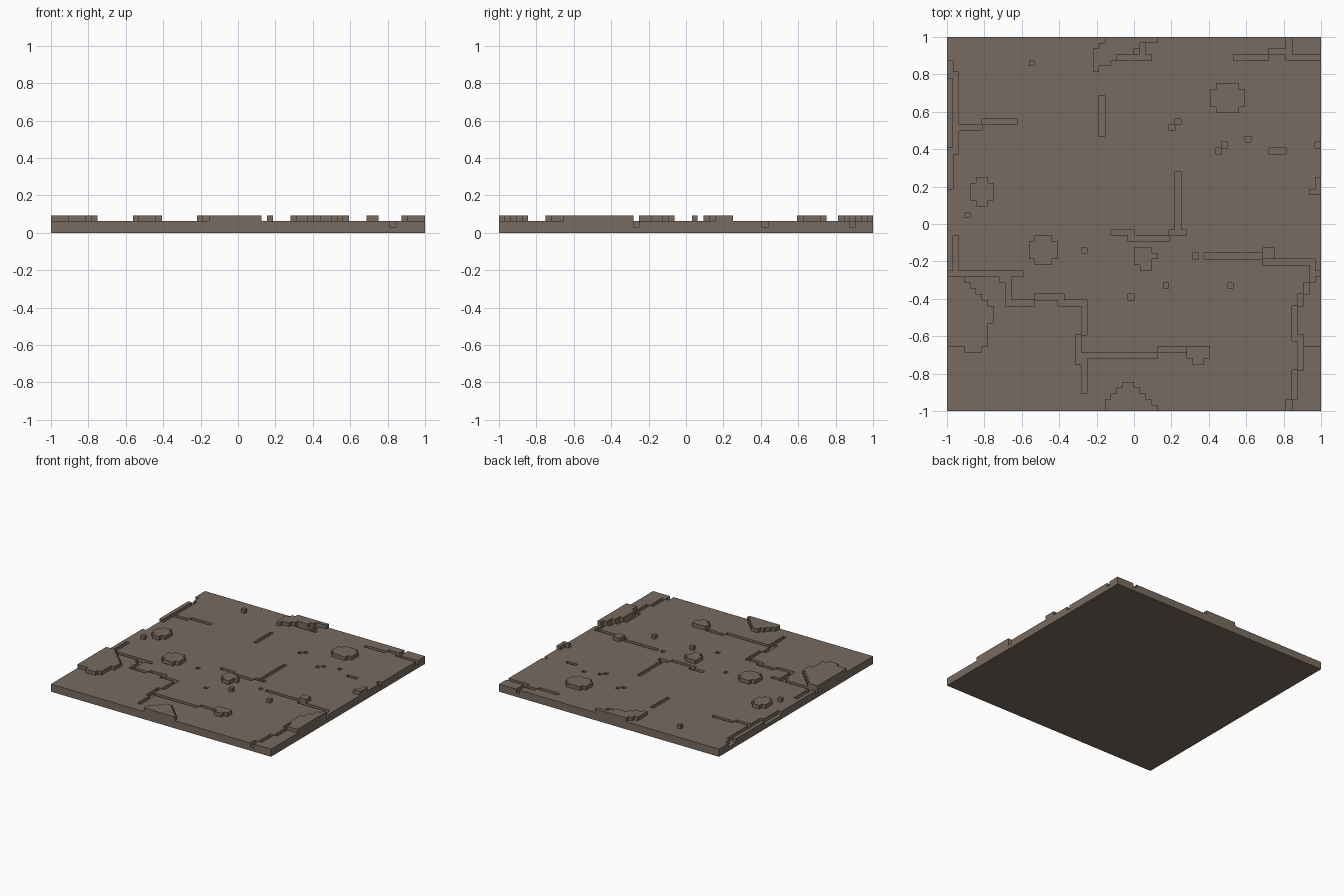
import bpy
import bmesh

if "Cube" in bpy.data.objects:
    bpy.data.objects.remove(bpy.data.objects["Cube"], do_unlink=True)

N = 64              # cells per side
S = 2 / N           # cell size, also the height of one layer
COLOUR = (0.188, 0.147, 0.115, 1)

stone = bpy.data.materials.new("brown_grey_stone")
stone.use_nodes = True
stone.diffuse_color = COLOUR
stone.node_tree.nodes["Principled BSDF"].inputs["Base Color"].default_value = COLOUR

# Cells are (column from the left, row from the back); heights are in layers
height = {(c, r): 2 for c in range(N) for r in range(N)}
parts = {}


def part(name, layers, cells):
    """Set the height of the cells and give them to a named part."""
    for cell in cells:
        height[cell] = layers
    parts[name] = cells


def walk(c, r, *legs):
    """One-cell-wide staircase with legs alternately along columns and rows."""
    cells = set()
    for i, d in enumerate(legs):
        if i % 2:
            cells |= {(c, k) for k in range(min(r, r + d), max(r, r + d))}
            r += d
        else:
            cells |= {(k, r) for k in range(min(c, c + d), max(c, c + d))}
            c += d
    return cells


def disc(cx, cy, radius):
    """Cells whose centre lies in a circle."""
    return {(c, r) for c, r in height
            if (c + 0.5 - cx) ** 2 + (r + 0.5 - cy) ** 2 < radius ** 2}


def taper(row, count, left, right):
    """Rows of cells between two sloping sides."""
    return {(c, row + i) for i in range(count)
            for c in range(int(left(i)), int(right(i)))}


# Raised slabs
part("slab_back_right", 3, disc(48, 10.5, 2.75))
part("slab_centre_left", 3, disc(16.5, 36.2, 2.6))
part("slab_centre", 3, disc(33.6, 37.8, 2))
part("slab_left", 3, disc(6, 26.3, 2.3))
part("slab_front_edge", 3, taper(59, 5, lambda i: max(30 - i, 27), lambda i: 32 + i))
part("slab_back_edge", 3, taper(0, 6, lambda i: max(27 - i, 25), lambda i: 36 - 2 * i))
part("slab_left_edge", 3, walk(3, 53, 3) | taper(
    41, 12, lambda i: 0, lambda i: min(3 + i, 8, 10.35 - 0.3 * i)))
part("slab_right_edge", 3, taper(
    41, 12, lambda i: N - int(min(1.5 + i / 2, 4, 8.5 - i / 2)), lambda i: N))
part("slab_front_right", 3, walk(41, 53, 4) | walk(41, 54, 4) | walk(42, 55, 2))
part("slab_small_right", 3, walk(54, 36, 2) | walk(54, 37, 2))
part("slab_right_rim", 3, walk(63, 24, 0, 2) | walk(62, 26, 2))
part("pebbles", 3, {(14, 4), (3, 30), (37, 42), (48, 42)})

# Cracks and pits cut one layer deep
part("crack_back_centre", 1, walk(29, 3, 6) | walk(33, 1, 0, 2))
part("crack_back_right", 1, walk(49, 3, 6, -1, 3) | walk(58, 0, 0, 3, 6))
part("crack_back_left", 1, walk(0, 4, 0, 2, 1, 14) | walk(2, 15, 4, -1, 6)
     | walk(0, 19, 0, 7))
part("crack_upper_middle", 1, walk(26, 10, 0, 7))
part("crack_centre", 1, walk(28, 33, 3, 1, 7, -1, 3) | walk(39, 23, 0, 10))
part("crack_left", 1, walk(0, 40, 9, 1, 1, 4, 5, -1, 4, 1, 4, 6, -1, 4, 1, 6)
     | walk(9, 40, 4) | walk(1, 34, 0, 6))
part("crack_front", 1, walk(23, 54, 13, -1, 5))
part("crack_right", 1, walk(54, 38, 8, 4, -1, 2, -1, 2, -1, 5, 1, 6, -1, 5, -1, 2)
     | walk(44, 37, 10) | walk(63, 40, 1))
part("pits", 1, {(39, 14), (38, 15), (51, 17), (47, 18), (46, 19), (63, 18),
                 (23, 36), (42, 37), (31, 44)} | walk(55, 19, 3))


def build(name, cells, bottom=False):
    """Tops of the cells, with walls down to any lower neighbour."""
    bm = bmesh.new()

    def quad(*points):
        bm.faces.new([bm.verts.new((x * S - 1, 1 - y * S, z * S)) for x, y, z in points])

    for c, r in sorted(cells):
        h = height[c, r]
        corners = [(c, r), (c, r + 1), (c + 1, r + 1), (c + 1, r)]
        neighbours = [(c - 1, r), (c, r + 1), (c + 1, r), (c, r - 1)]
        quad(*[(x, y, h) for x, y in corners])
        for i, cell in enumerate(neighbours):
            a, b = corners[i], corners[i - 3]
            for z in range(height.get(cell, 0), h):
                quad((*a, z), (*b, z), (*b, z + 1), (*a, z + 1))
    if bottom:
        quad((0, 0, 0), (N, 0, 0), (N, N, 0), (0, N, 0))
    bmesh.ops.remove_doubles(bm, verts=bm.verts[:], dist=S / 100)
    bmesh.ops.recalc_face_normals
    mesh = bpy.data.meshes.new(name)
    bm.to_mesh(mesh)
    bm.free()
    mesh.materials.append(stone)
    bpy.context.collection.objects.link(bpy.data.objects.new(name, mesh))


# Floor, then each part without the cells a later crack has taken
build("floor", [cell for cell in height if height[cell] == 2], bottom=True)
taken = set()
for name, cells in reversed(parts.items()):
    build(name, cells - taken)
    taken |= cells
